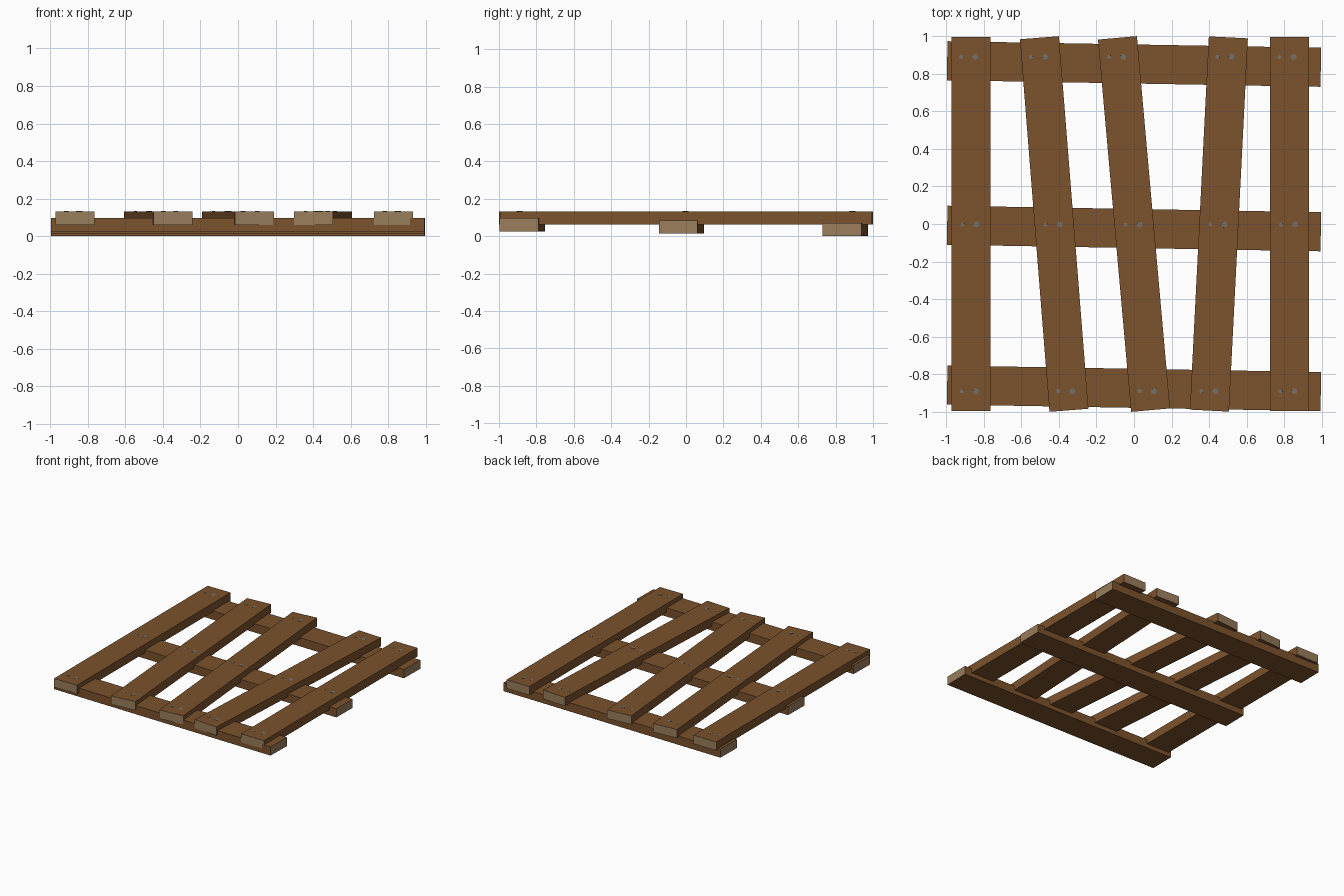
import bpy, bmesh, math
from mathutils import Matrix, Vector

if "Cube" in bpy.data.objects:
    bpy.data.objects.remove(bpy.data.objects["Cube"])

LENGTH, WIDTH, THICK = 1.99, 0.208, 0.071


def material(name, rgb):
    m = bpy.data.materials.new(name)
    lin = [(c / 255 / 12.92 if c < 11 else ((c / 255 + 0.055) / 1.055) ** 2.4) for c in rgb]
    m.diffuse_color = (*lin, 1)
    m.use_nodes = True
    m.node_tree.nodes["Principled BSDF"].inputs["Base Color"].default_value = m.diffuse_color
    return m


WOOD = material("brown wood", (124, 82, 45))
END = material("pale end grain", (154, 126, 92))
STEEL = material("grey nail steel", (118, 114, 108))


def finish(bm, name, mats):
    me = bpy.data.meshes.new(name)
    bm.to_mesh(me)
    bm.free()
    for m in mats:
        me.materials.append(m)
    ob = bpy.data.objects.new(name, me)
    bpy.context.collection.objects.link(ob)
    return ob


def board(name, centre, angle):
    """Plank along local X with pale end grain on its two short ends."""
    bm = bmesh.new()
    bmesh.ops.create_cube(bm, size=1)
    bmesh.ops.scale(bm, vec=(LENGTH, WIDTH, THICK), verts=bm.verts)
    bm.normal_update()
    for f in bm.faces:
        f.material_index = 1 if abs(f.normal.x) > 0.9 else 0
    ob = finish(bm, name, (WOOD, END))
    ob.location = centre
    ob.rotation_euler.z = math.radians(angle)


# Three lower rails, each skewed slightly and set at its own height
for name, y, bottom in (("front_rail", -0.875, 0.026),
                        ("middle_rail", -0.024, 0.014),
                        ("back_rail", 0.852, 0.0)):
    board(name, (0, y, bottom + THICK / 2), -1)

# Five upper slats: centre x and lean away from straight
slats = ((-0.868, 0), (-0.425, 4.53), (0.0, 5.08), (0.452, -2.9), (0.828, 0))
top = 0.132
for i, (x, lean) in enumerate(slats, 1):
    board(f"slat_{i}", (x, 0, top - THICK / 2), 90 + lean)

# Pairs of slightly tilted nail heads where each slat crosses a rail
bm = bmesh.new()
for y, shift in ((-0.89, 0.026), (-0.003, 0.03), (0.89, 0.022)):
    for x, lean in slats:
        cx = x - y * math.tan(math.radians(lean)) + shift
        for dx, r, tilt in ((0, 0.016, 4), (-0.075, 0.011, -6)):
            place = (Matrix.Translation(Vector((cx + dx, y, top - 0.001)))
                     @ Matrix.Rotation(math.radians(tilt), 4, 'Y'))
            bmesh.ops.create_cone(bm, cap_ends=True, segments=8, radius1=r,
                                  radius2=r, depth=0.005, matrix=place)
finish(bm, "nail_heads", (STEEL,))
